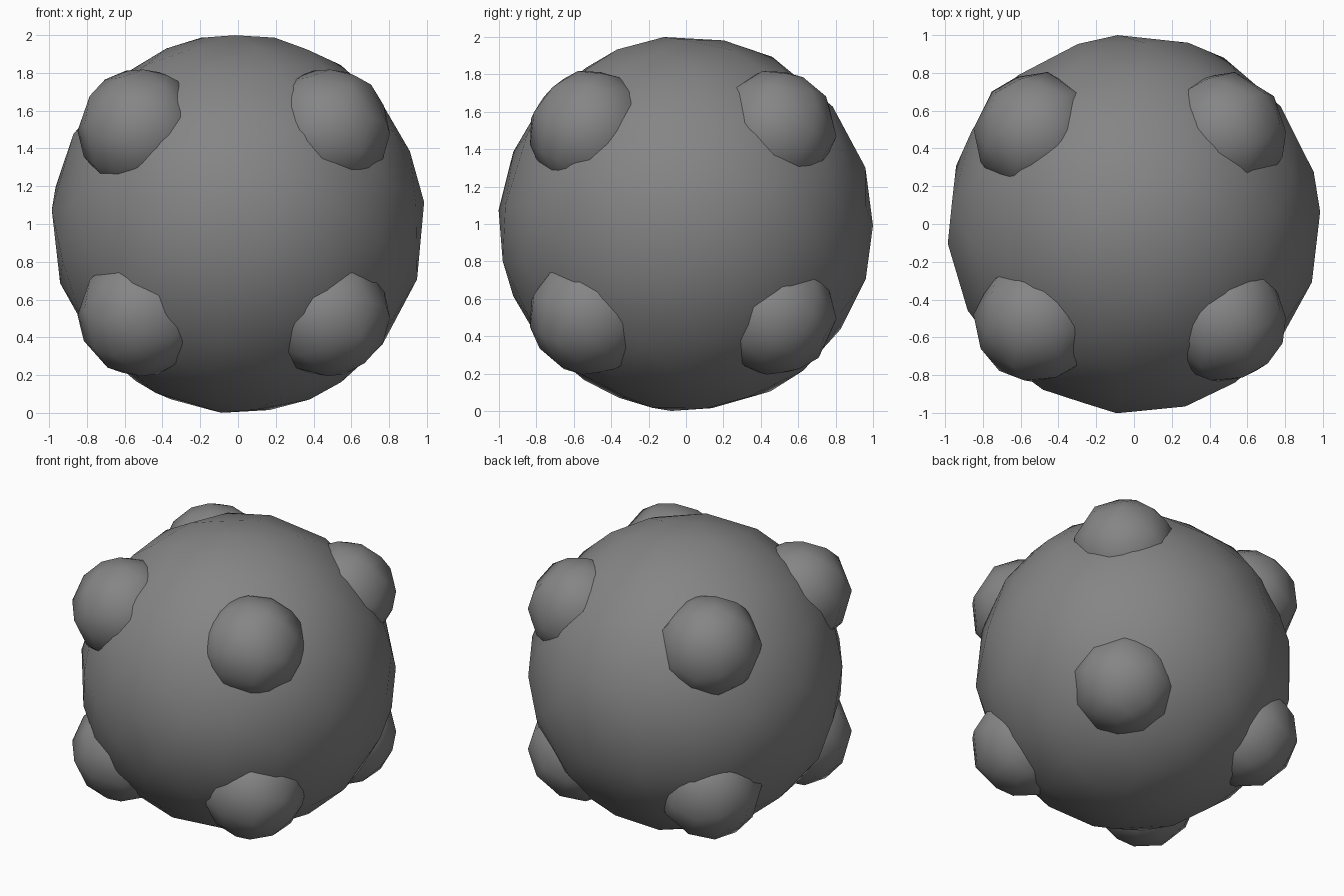
import bpy

if "Cube" in bpy.data.objects:
    bpy.data.objects.remove(bpy.data.objects["Cube"])

grey = bpy.data.materials.new("dark_grey")
grey.diffuse_color = (0.235, 0.235, 0.235, 1)
grey.use_nodes = True
grey.node_tree.nodes["Principled BSDF"].inputs["Base Color"].default_value = grey.diffuse_color


def ball(name, radius, center, tris):
    """Round ball thinned down to coarse facets, smooth shaded."""
    bpy.ops.mesh.primitive_uv_sphere_add(
        segments=32, ring_count=16, radius=radius, location=center)
    obj = bpy.context.object
    obj.name = name
    thin = obj.modifiers.new("thin", 'DECIMATE')
    thin.ratio = tris / 960
    bpy.ops.object.modifier_apply(modifier=thin.name)
    bpy.ops.object.shade_smooth()
    obj.data.materials.append(grey)
    return obj


# Large body, a touch narrower from side to side
body = ball("body", 1.0, (0, 0, 1), 260)
body.scale.x = 0.985

# Eight knobs, one towards each corner of a cube
for side, x in (("left", -0.515), ("right", 0.475)):
    for depth, y in (("front", -0.51), ("back", 0.475)):
        for height, z in (("lower", 0.52), ("upper", 1.495)):
            ball("knob_%s_%s_%s" % (side, depth, height), 0.325, (x, y, z), 100)
